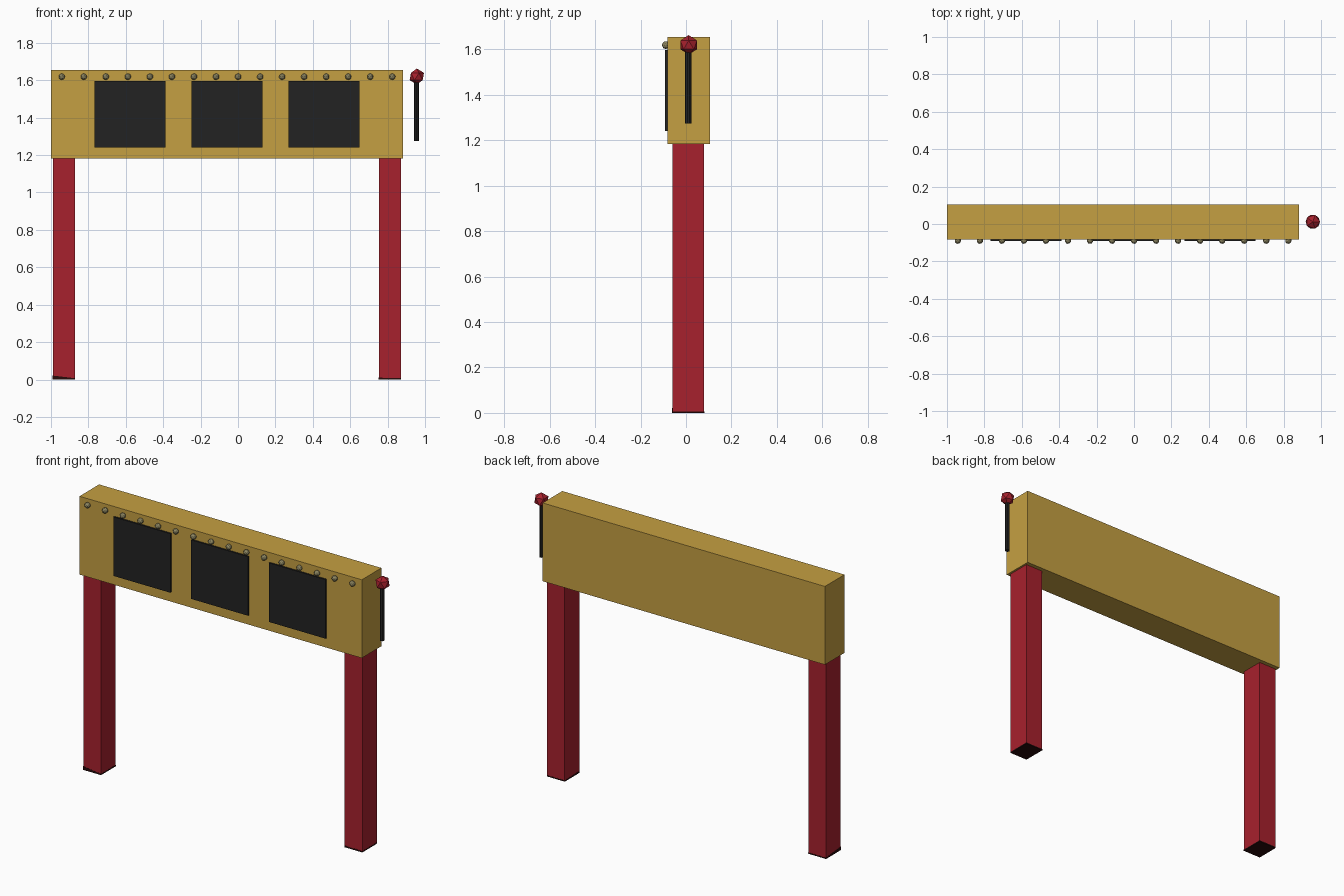
import bpy, bmesh
from mathutils import Matrix, Vector

if "Cube" in bpy.data.objects:
    bpy.data.objects.remove(bpy.data.objects["Cube"])


def material(name, r, g, b):
    m = bpy.data.materials.new(name)
    m.use_nodes = True
    m.diffuse_color = (r, g, b, 1)
    m.node_tree.nodes["Principled BSDF"].inputs["Base Color"].default_value = (r, g, b, 1)
    return m


gold = material("gold", 0.56, 0.35, 0.054)
red = material("red", 0.39, 0.015, 0.026)
black = material("charcoal", 0.016, 0.016, 0.016)
bulb_grey = material("dull brass", 0.27, 0.24, 0.12)
foot_dark = material("dark foot", 0.02, 0.003, 0.003)


def add_object(name, bm, mat):
    mesh = bpy.data.meshes.new(name)
    bm.to_mesh(mesh)
    bm.free()
    mesh.materials.append(mat)
    obj = bpy.data.objects.new(name, mesh)
    bpy.context.collection.objects.link(obj)
    return obj


def box(name, low, high, mat, lift=0):
    """Box between two corners; lift raises its top front right corner."""
    low, high = Vector(low), Vector(high)
    bm = bmesh.new()
    bmesh.ops.create_cube(bm, size=1)
    for v in bm.verts:
        corner = v.co.x < 0 and v.co.y < 0 and v.co.z > 0
        v.co = (low + high) / 2 + v.co * (high - low)
        if corner:
            v.co.z += lift
    return add_object(name, bm, mat)


def ball(name, centre, radius, mat, detail=1):
    bm = bmesh.new()
    bmesh.ops.create_icosphere(bm, subdivisions=detail, radius=radius,
                               matrix=Matrix.Translation(centre))
    return add_object(name, bm, mat)


# Crossbar
box("crossbar", (-1, -0.082, 1.183), (0.883, 0.105, 1.655), gold)

# Legs with dark worn feet
for side, x, lift in (("right", -0.99, 0.014), ("left", 0.753, 0.003)):
    box(side + "_leg", (x, -0.06, 0.006), (x + 0.118, 0.08, 1.183), red)
    box(side + "_foot", (x - 0.001, -0.061, 0), (x + 0.119, 0.081, 0.007), foot_dark, lift)

# Three display panels
for i in range(3):
    x = -0.766 + i * 0.518
    box(f"display_panel_{i + 1}", (x, -0.092, 1.241), (x + 0.379, -0.082, 1.597), black)

# Row of bulbs above the panels
for i in range(16):
    ball(f"bulb_{i + 1}", (-0.942 + i * 0.1178, -0.089, 1.619), 0.017, bulb_grey, 2)

# Lever at the left end
bm = bmesh.new()
bmesh.ops.create_cone(bm, cap_ends=True, segments=10, radius1=0.014, radius2=0.014,
                      depth=0.33, matrix=Matrix.Translation((0.955, 0.01, 1.44)))
add_object("lever_rod", bm, black)
ball("lever_knob", (0.956, 0.012, 1.62), 0.043, red)
